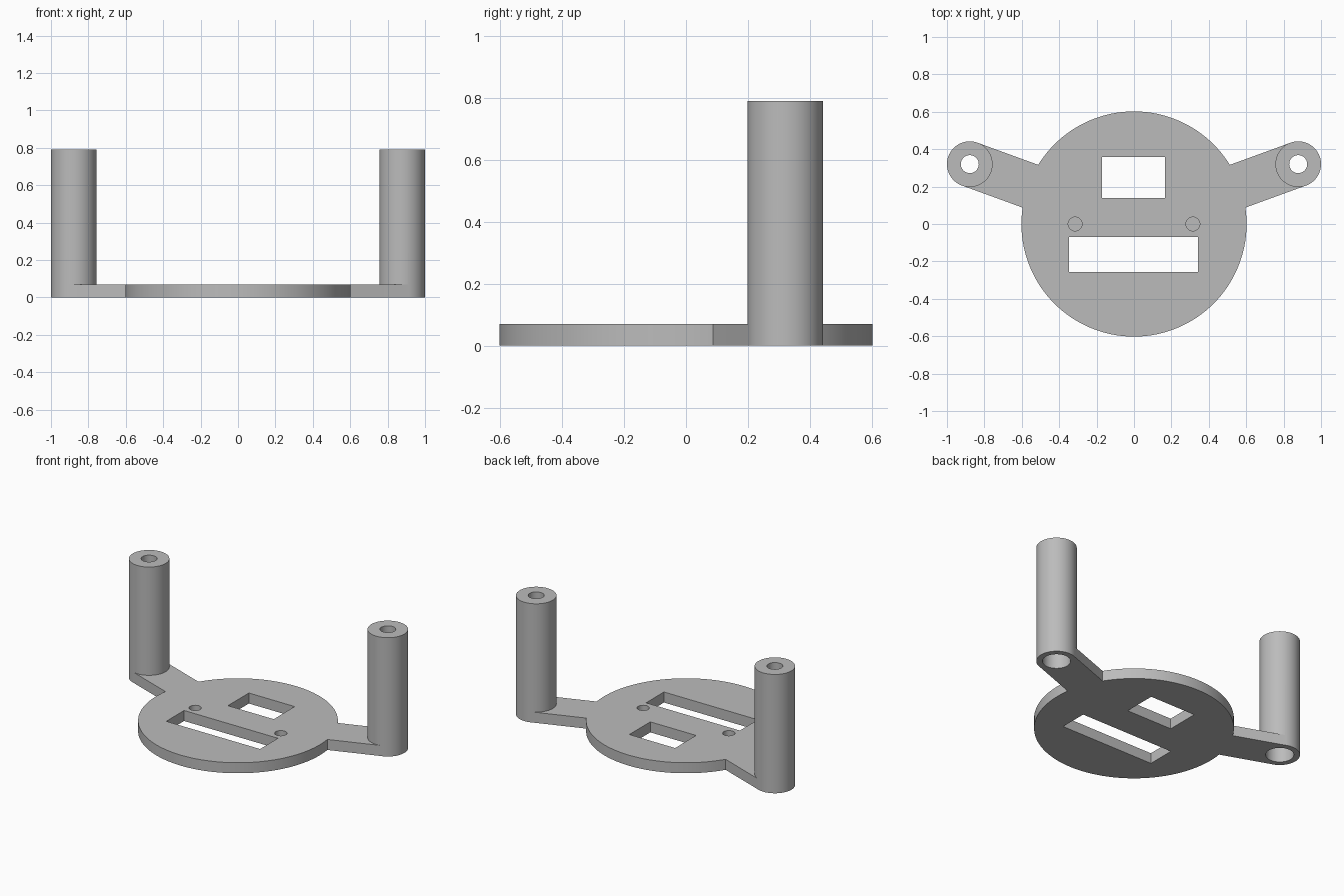
import bpy
from math import atan2, cos, sin, hypot
from mathutils import Vector

cube = bpy.data.objects.get("Cube")
if cube:
    bpy.data.objects.remove(cube, do_unlink=True)

THICK = 0.07
HEIGHT = 0.79
POST_X, POST_Y, POST_R = 0.878, 0.32, 0.122

grey = bpy.data.materials.new("plain_grey")
grey.use_nodes = True
COLOUR = (0.5, 0.5, 0.5, 1)
grey.diffuse_color = COLOUR
grey.node_tree.nodes["Principled BSDF"].inputs["Base Color"].default_value = COLOUR


def cylinder(name, x, y, z0, z1, radius, sides=64, turn=0):
    bpy.ops.mesh.primitive_cylinder_add(
        vertices=sides, radius=radius, depth=z1 - z0,
        location=(x, y, (z0 + z1) / 2), rotation=(0, 0, turn))
    bpy.context.object.name = name
    return bpy.context.object


def box(name, centre, size, turn=0):
    bpy.ops.mesh.primitive_cube_add(size=1, location=centre, rotation=(0, 0, turn))
    obj = bpy.context.object
    obj.name = name
    obj.scale = size
    return obj


def combine(target, tool, operation):
    """Apply a boolean and discard the tool object."""
    tool.hide_render = True
    bpy.context.view_layer.update()
    mod = target.modifiers.new(operation, 'BOOLEAN')
    mod.operation = operation
    mod.solver = 'EXACT'
    mod.object = tool
    bpy.ops.object.select_all(action='DESELECT')
    bpy.context.view_layer.objects.active = target
    target.select_set(True)
    bpy.ops.object.modifier_apply(modifier=mod.name)
    bpy.data.objects.remove(tool, do_unlink=True)


# Round base plate
bracket = cylinder("mounting_bracket", 0, 0, 0, THICK, 0.602, 128)

# Arms pointing out from the centre, each ending in a tall post
for side in (-1, 1):
    x = side * POST_X
    turn = atan2(POST_Y, x)
    reach = hypot(POST_X, POST_Y)
    mid = Vector((cos(turn), sin(turn), 0)) * reach * 0.65
    mid.z = THICK / 2
    arm = box("arm", mid, (reach * 0.7, POST_R * 1.994, THICK), turn)
    combine(bracket, arm, 'UNION')
    post = cylinder("post", x, POST_Y, 0, HEIGHT, POST_R, 64, turn)
    combine(bracket, post, 'UNION')

# Screw holes with a wide bore below, and shallow pin holes in the plate
for side in (-1, 1):
    x = side * POST_X
    combine(bracket, cylinder("screw_hole", x, POST_Y, -0.1, 0.9, 0.048, 48), 'DIFFERENCE')
    combine(bracket, cylinder("wide_bore", x, POST_Y, -0.1, 0.6, 0.085, 48), 'DIFFERENCE')
    combine(bracket, cylinder("pin_hole", side * 0.315, 0, 0.03, 0.2, 0.037, 40), 'DIFFERENCE')

# Rectangular openings
combine(bracket, box("small_window", (-0.003, 0.249, 0), (0.337, 0.22, 0.5)), 'DIFFERENCE')
combine(bracket, box("long_slot", (-0.003, -0.163, 0), (0.69, 0.188, 0.5)), 'DIFFERENCE')

# Colour and shading
bracket.data.materials.clear()
bracket.data.materials.append(grey)
for face in bracket.data.polygons:
    face.material_index = 0
bpy.ops.object.select_all(action='DESELECT')
bpy.context.view_layer.objects.active = bracket
bracket.select_set(True)
bpy.ops.object.shade_smooth_by_angle()
